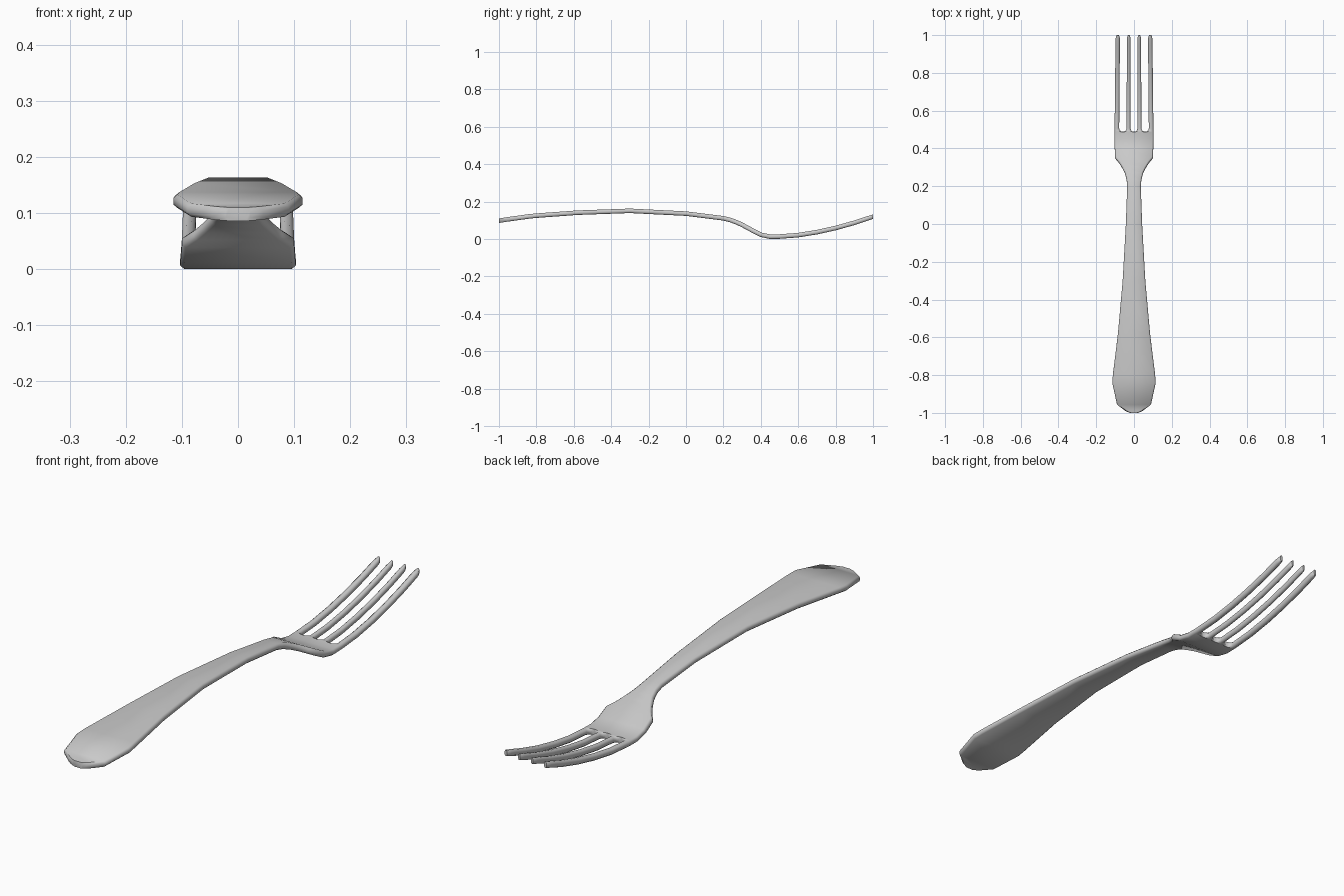
import bpy, bmesh, math

if "Cube" in bpy.data.objects:
    bpy.data.objects.remove(bpy.data.objects["Cube"])

# Side profile of the fork: (y, centre height)
SPINE = [(-1, .098), (-.95, .106), (-.84, .121), (-.8, .125), (-.58, .141),
         (-.3, .151), (0, .136), (.2, .111), (.25, .099), (.3, .076),
         (.35, .049), (.4, .023), (.45, .0125), (.5, .0135), (.6, .021),
         (.7, .037), (.8, .059), (.9, .087), (1, .12)]
HALF_T = 0.012
ROOT, SLOT_R = 0.488, 0.0195


def height(y):
    for (y0, z0), (y1, z1) in zip(SPINE, SPINE[1:]):
        if y <= y1:
            return z0 + (z1 - z0) * (y - y0) / (y1 - y0)
    return SPINE[-1][1]


def section(y, x0, x1):
    """Plate cross-section with softened corners, square to the spine."""
    a, b = max(y - .03, -1), min(y + .03, 1)
    slope = math.atan2(height(b) - height(a), b - a)
    if abs(y) > .97:
        slope = 0
    t = HALF_T
    bx, bz = min(.3 * (x1 - x0), .007), t * .5
    ring = [(x0 + bx, -t), (x1 - bx, -t), (x1, -t + bz), (x1, t - bz),
            (x1 - bx, t), (x0 + bx, t), (x0, t - bz), (x0, -t + bz)]
    return [(x, y - d * math.sin(slope), height(y) + d * math.cos(slope))
            for x, d in ring]


def loft(name, stations):
    bm = bmesh.new()
    rings = [[bm.verts.new(p) for p in section(*s)] for s in stations]
    for a, b in zip(rings, rings[1:]):
        for i in range(8):
            j = (i + 1) % 8
            bm.faces.new((a[i], a[j], b[j], b[i]))
    bm.faces.new(rings[0])
    bm.faces.new(rings[-1])
    bmesh.ops.recalc_face_normals(bm, faces=bm.faces)
    mesh = bpy.data.meshes.new(name)
    bm.to_mesh(mesh)
    bm.free()
    ob = bpy.data.objects.new(name, mesh)
    bpy.context.collection.objects.link(ob)
    bpy.ops.object.select_all(action='DESELECT')
    ob.select_set(True)
    bpy.context.view_layer.objects.active = ob
    bpy.ops.object.shade_smooth_by_angle(angle=math.radians(50))
    return ob


# Handle, neck and the solid part of the head: (y, half width)
OUTLINE = [(-1, .022), (-.99, .045), (-.955, .09), (-.84, .115), (-.8, .112),
           (-.58, .085), (-.3, .06), (0, .043), (.2, .036), (.235, .039),
           (.27, .048), (.3, .063), (.325, .079), (.35, .1), (.4, .102),
           (.45, .103), (ROOT, .103)]
loft("handle_and_head", [(y, -w, w) for y, w in OUTLINE])


# Tines, with round slot ends at the root and narrowed tips
def tine(name, inner_gap, outer_gap, side):
    stations = []
    steps = [ROOT + SLOT_R * (1 - math.cos(a * math.pi / 8)) for a in range(5)]
    for y in steps + [.55, .6, .65, .7, .75, .8, .85, .9, .95, .98, .993, 1]:
        d = min(y - ROOT, SLOT_R)
        cut = math.sqrt(max(0, SLOT_R ** 2 - (SLOT_R - d) ** 2))
        shrink = 1 - .055 * (y - ROOT) / (1 - ROOT)
        x0 = (inner_gap + cut) * shrink
        x1 = (outer_gap - cut if outer_gap < .1 else outer_gap) * shrink
        if y > .98:
            mid, k = (x0 + x1) / 2, .8 if y < 1 else .45
            x0, x1 = mid + (x0 - mid) * k, mid + (x1 - mid) * k
        stations.append((y, x0, x1) if side > 0 else (y, -x1, -x0))
    loft(name, stations)


for side, label in ((1, "right"), (-1, "left")):
    tine("inner_tine_" + label, 0, .059, side)
    tine("outer_tine_" + label, .059, .103, side)
